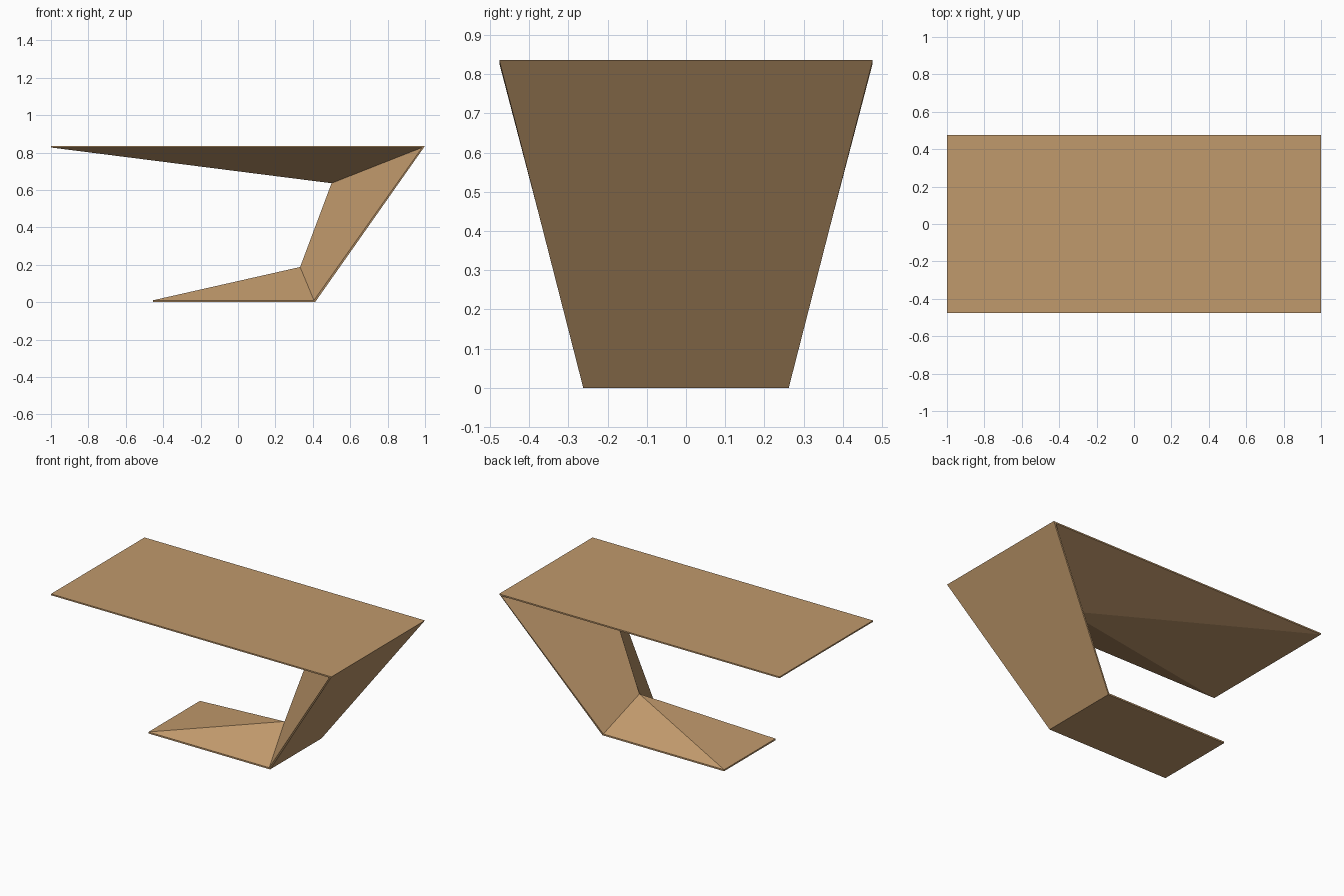
import bpy, bmesh

if "Cube" in bpy.data.objects:
    bpy.data.objects.remove(bpy.data.objects["Cube"])

wood = bpy.data.materials.new("light wood")
wood.diffuse_color = (0.53, 0.32, 0.15, 1)
wood.use_nodes = True
wood.node_tree.nodes["Principled BSDF"].inputs["Base Color"].default_value = wood.diffuse_color

# Folded sheet profile as (x, z, half width): top, slanted leg, base
outer = [(-1, 0.836, 0.476), (1, 0.836, 0.476), (0.412, 0, 0.262), (-0.455, 0, 0.262)]
inner = [(-1, 0.827, 0.476), (0.985, 0.827, 0.476), (0.406, 0.01, 0.262), (-0.455, 0.01, 0.262)]
# Inner ridge points on the centre line
ridge = [(0.5, 0, 0.636), (0.332, 0, 0.188)]

bm = bmesh.new()


def row(profile, side):
    return [bm.verts.new((x, side * w, z)) for x, z, w in profile]


out = {s: row(outer, s) for s in (-1, 1)}
inn = {s: row(inner, s) for s in (-1, 1)}
upper, lower = [bm.verts.new(p) for p in ridge]

# Outer sheet: top, leg back and base underside
for i in range(3):
    bm.faces.new((out[-1][i], out[-1][i + 1], out[1][i + 1], out[1][i]))

for s in (-1, 1):
    # Thin rim along the sheet
    for i in range(3):
        bm.faces.new((out[s][i], out[s][i + 1], inn[s][i + 1], inn[s][i]))
    # Facets folding in to the ridge
    a, b, c, d = inn[s]
    bm.faces.new((a, b, upper))
    bm.faces.new((b, c, lower, upper))
    bm.faces.new((c, d, lower))

# Free ends of top and base, each with its facet to the ridge
for i, tip in ((0, upper), (3, lower)):
    bm.faces.new((out[-1][i], out[1][i], inn[1][i], inn[-1][i]))
    bm.faces.new((inn[-1][i], inn[1][i], tip))

bmesh.ops.recalc_face_normals(bm, faces=bm.faces)
mesh = bpy.data.meshes.new("folded_table")
bm.to_mesh(mesh)
bm.free()
mesh.materials.append(wood)
table = bpy.data.objects.new("folded_table", mesh)
bpy.context.collection.objects.link(table)
